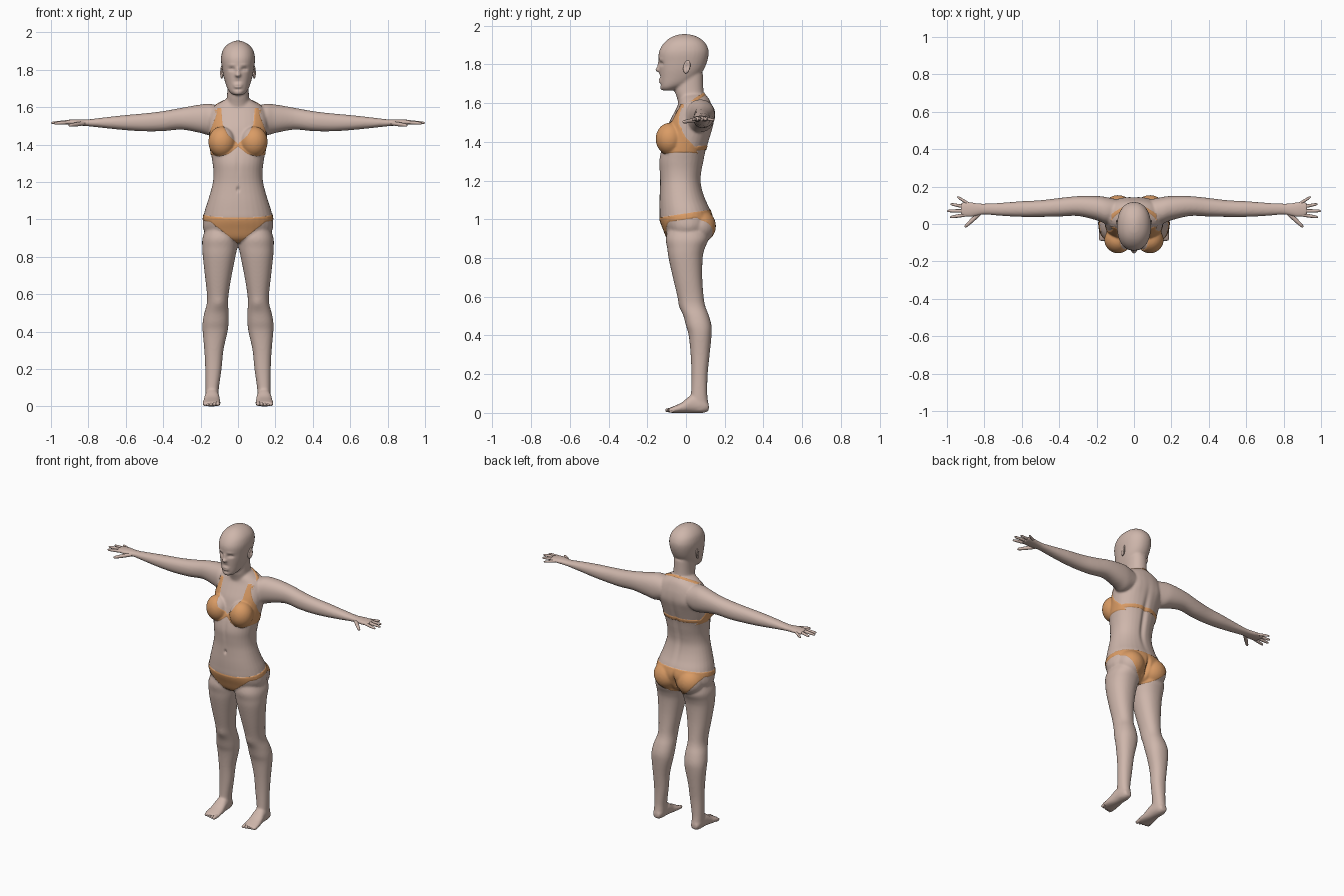
import bpy, bmesh, math
from mathutils import Vector

if "Cube" in bpy.data.objects:
    bpy.data.objects.remove(bpy.data.objects["Cube"])


def material(name, rgb):
    m = bpy.data.materials.new(name)
    m.diffuse_color = (*rgb, 1)
    m.use_nodes = True
    m.node_tree.nodes["Principled BSDF"].inputs["Base Color"].default_value = m.diffuse_color
    return m


SKIN = material("skin", (0.62, 0.47, 0.41))
FABRIC = material("orange_fabric", (0.70, 0.33, 0.13))


def lerp(table, v):
    if v <= table[0][0]:
        return table[0][1]
    for (a, fa), (b, fb) in zip(table, table[1:]):
        if v <= b:
            return fa + (fb - fa) * (v - a) / (b - a)
    return table[-1][1]


def refine(rows, steps=4):
    """Catmull-Rom smoothing of a table of cross-sections."""
    out = []
    for i in range(len(rows) - 1):
        p = [rows[max(0, min(len(rows) - 1, i + k))] for k in (-1, 0, 1, 2)]
        for s in range(steps):
            t = s / steps
            out.append([b + 0.5 * t * (c - a + t * (2*a - 5*b + 4*c - d + t * (3*(b - c) + d - a)))
                        for a, b, c, d in zip(*p)])
    return out + [list(rows[-1])]


def loft(bm, rows, place, n=32, power=2.2):
    """Rounded rings (t, a0, a1, b0, b1), bridged and capped."""
    rings = []
    for t, a0, a1, b0, b1 in refine(rows):
        ring = []
        for i in range(n):
            w = 2 * math.pi * i / n
            c, s = math.cos(w), math.sin(w)
            u = math.copysign(abs(c) ** (2 / power), c)
            v = math.copysign(abs(s) ** (2 / power), s)
            ring.append(bm.verts.new(place(t, (a0 + a1 + (a1 - a0) * u) / 2,
                                           (b0 + b1 + (b1 - b0) * v) / 2)))
        rings.append(ring)
    for r, q in zip(rings, rings[1:]):
        for i in range(n):
            bm.faces.new((r[i], r[(i + 1) % n], q[(i + 1) % n], q[i]))
    bm.faces.new(rings[0])
    bm.faces.new(rings[-1])


def blob(bm, centre, radii):
    new = bmesh.ops.create_uvsphere(bm, u_segments=24, v_segments=16, radius=1)["verts"]
    for v in new:
        v.co = Vector([c + r * k for c, r, k in zip(centre, radii, v.co)])


# Cross-sections: torso and head (z, half width, y front, y back)
TORSO = [(.875, .05, -.06, .06), (.90, .15, -.095, .095), (.95, .186, -.117, .125),
         (1.0, .187, -.135, .138), (1.05, .177, -.137, .125), (1.1, .161, -.137, .102),
         (1.15, .146, -.135, .085), (1.2, .134, -.134, .077), (1.25, .131, -.137, .082),
         (1.3, .136, -.139, .092), (1.35, .144, -.13, .102), (1.4, .15, -.115, .117),
         (1.45, .155, -.102, .132), (1.5, .16, -.087, .144), (1.55, .157, -.062, .142),
         (1.59, .143, -.042, .132), (1.62, .105, -.035, .12), (1.645, .06, -.03, .10)]
HEAD = [(1.665, .026, -.12, -.065), (1.68, .044, -.13, -.03), (1.70, .057, -.133, .02),
        (1.73, .068, -.135, .06), (1.77, .079, -.138, .09), (1.81, .086, -.14, .108),
        (1.85, .091, -.142, .117), (1.88, .089, -.134, .115), (1.91, .079, -.114, .10),
        (1.935, .057, -.085, .072), (1.951, .028, -.05, .035), (1.956, .008, -.02, .005)]
NECK = [(1.56, .075, -.03, .10), (1.62, .064, -.045, .095), (1.67, .058, -.058, .09),
        (1.75, .056, -.05, .088)]
# Legs (z, x in, x out, y front, y back)
LEG = [(.96, .01, .17, -.09, .11), (.9, 0, .19, -.104, .117), (.85, .004, .191, -.097, .097),
       (.8, .014, .188, -.09, .086), (.7, .034, .177, -.068, .084), (.6, .05, .166, -.044, .091),
       (.55, .053, .167, -.032, .1), (.5, .05, .18, -.013, .119), (.45, .05, .189, 0, .132),
       (.4, .056, .189, .014, .132), (.3, .078, .18, .024, .122), (.2, .088, .175, .028, .112),
       (.1, .102, .174, .026, .11), (.05, .104, .173, .02, .115), (.012, .112, .168, .03, .112)]
# Feet (y, x in, x out, z low, z high)
FOOT = [(.118, .118, .16, .012, .045), (.09, .106, .172, 0, .08), (.03, .1, .178, 0, .092),
        (-.02, .095, .186, 0, .055), (-.06, .092, .191, 0, .036), (-.09, .097, .188, .001, .024)]
# Arms (x, y front, y back, z low, z high)
ARM = [(.06, .02, .12, 1.49, 1.59), (.14, .0, .142, 1.45, 1.617), (.2, .02, .15, 1.462, 1.614),
       (.3, .043, .149, 1.48, 1.597), (.4, .04, .139, 1.472, 1.579), (.5, .038, .127, 1.471, 1.567),
       (.6, .038, .122, 1.477, 1.558), (.7, .043, .114, 1.487, 1.547), (.8, .05, .109, 1.498, 1.535),
       (.84, .043, .112, 1.501, 1.535), (.88, .036, .117, 1.504, 1.535), (.925, .042, .115, 1.508, 1.531)]

# Rough volumes of the body
bm = bmesh.new()
for table in (TORSO, HEAD, NECK):
    loft(bm, [(z, -w, w, a, b) for z, w, a, b in table], lambda t, a, b: (a, b, t))
blob(bm, (0, -.142, 1.772), (.016, .018, .012))     # nose tip
blob(bm, (0, -.136, 1.792), (.009, .014, .03))      # nose bridge
blob(bm, (0, -.130, 1.715), (.026, .013, .013))     # lips
blob(bm, (0, -.118, 1.682), (.026, .016, .018))     # chin
for s in (-1, 1):
    loft(bm, LEG, lambda t, a, b: (s * a, b, t))
    loft(bm, FOOT, lambda t, a, b: (s * a, t, b))
    loft(bm, ARM, lambda t, a, b: (s * t, a, b))
    blob(bm, (s * .085, -.085, 1.415), (.071, .069, .08))   # bust
    blob(bm, (s * .085, .068, .965), (.085, .084, .085))    # buttocks
bmesh.ops.recalc_face_normals(bm, faces=bm.faces)
mesh = bpy.data.meshes.new("body")
bm.to_mesh(mesh)
bm.free()
body = bpy.data.objects.new("body", mesh)
bpy.context.collection.objects.link(body)

# Fuse the volumes into one smooth skin
fuse = body.modifiers.new("fuse", "REMESH")
fuse.mode, fuse.voxel_size = "VOXEL", .006
soft = body.modifiers.new("soften", "SMOOTH")
soft.factor, soft.iterations = .5, 9
fused = bpy.data.meshes.new_from_object(body.evaluated_get(bpy.context.evaluated_depsgraph_get()))
body.modifiers.clear()
body.data = fused
bm = bmesh.new()
bm.from_mesh(fused)

# Soft dents and bumps: (x, z, x size, z size, depth in y, side)
DENTS = [(.034, 1.803, .015, .009, .014, -1), (.034, 1.801, .008, .005, -.006, -1),
         (.034, 1.826, .02, .006, -.003, -1), (0, 1.715, .02, .0025, .006, -1),
         (0, 1.738, .02, .006, .003, -1), (0, 1.695, .02, .005, .004, -1),
         (0, 1.16, .007, .012, .012, -1), (0, 1.3, .012, .07, .004, -1),
         (0, 1.3, .016, .16, -.012, 1), (0, .955, .011, .05, -.022, 1),
         (.085, 1.5, .035, .05, .004, 1), (.1, .55, .025, .03, -.004, -1)]
for v in bm.verts:
    x, y, z = abs(v.co.x), v.co.y, v.co.z
    if x < .2:
        for cx, cz, rx, rz, d, side in DENTS:
            if v.normal.y * side > 0:
                e = ((x - cx) / rx) ** 2 + ((z - cz) / rz) ** 2
                v.co.y += d * math.exp(-e) * min(1, 2 * abs(v.normal.y))

# Swimwear outline, positive inside the fabric
INNER = [(1.39, -.02), (1.405, 0), (1.45, .053), (1.51, .083), (1.6, .09)]
OUTER = [(1.4, .18), (1.45, .157), (1.5, .137), (1.55, .118), (1.6, .108)]
REAR = [(1.34, .06), (1.38, .04), (1.42, 0), (1.46, -.022), (1.6, .01)]
UNDER = [(0, 1.39), (.05, 1.35), (.1, 1.338), (.16, 1.348)]


def fabric(co):
    x, y, z = abs(co.x), co.y, co.z
    if x > .21 or not .8 < z < 1.68:
        return -1
    waist = 1.03 + .15 * y
    f = max(0, min(1, (y + .02) / .06))
    low = (1 - f) * (.87 + .8 * x) + f * (.87 + .15 * (x / .18) ** 2)
    briefs = min(waist - z, z - min(low, waist - .03))
    cup = min(x - lerp(INNER, z), lerp(OUTER, z) - x, lerp(REAR, z) - y,
              z - lerp(UNDER, x), 1.595 - z)
    neck_strap = min(.009 - abs(z - 1.585 - .66 * y), y + .02, .12 - x)
    back_band = min(.011 - abs(z - 1.36 - .1 * y), y)
    return max(briefs, cup, neck_strap, back_band)


# Cut the outline into the surface, then colour and raise the fabric
value = {v: fabric(v.co) for v in bm.verts}
seam = []
for e in list(bm.edges):
    a, b = e.verts
    fa, fb = value[a], value[b]
    if fa * fb < 0:
        seam.append(bmesh.utils.edge_split(e, a, max(.06, min(.94, fa / (fa - fb))))[1])
bmesh.ops.connect_verts(bm, verts=seam)
bm.normal_update()
raised = set()
for face in bm.faces:
    face.smooth = True
    if fabric(face.calc_center_median()) > 0:
        face.material_index = 1
        raised.update(face.verts)
for v in raised - set(seam):
    v.co += v.normal * .003
bm.to_mesh(fused)
bm.free()
for m in (SKIN, FABRIC):
    fused.materials.append(m)


def digit(name, points, radius):
    """Tapered round finger or toe along a few points."""
    cu = bpy.data.curves.new(name, "CURVE")
    cu.dimensions, cu.bevel_depth, cu.bevel_resolution = "3D", radius, 3
    cu.use_fill_caps = True
    cu.materials.append(SKIN)
    sp = cu.splines.new("POLY")
    p0, p1 = Vector(points[0]), Vector(points[1])
    steps = [(0, 1), (.45, .98), (.75, .85), (.92, .68), (.98, .4), (1, .1)]
    sp.points.add(len(steps) - 1)
    for p, (t, r) in zip(sp.points, steps):
        p.co = (*p0.lerp(p1, t), 1)
        p.radius = r
    sp.use_smooth = True
    bpy.context.collection.objects.link(bpy.data.objects.new(name, cu))


FINGERS = {"index_finger": ((.895, .05, 1.52), (.985, .036, 1.513), .0095),
           "middle_finger": ((.895, .07, 1.522), (1.0, .07, 1.516), .0095),
           "ring_finger": ((.895, .09, 1.521), (.982, .107, 1.515), .009),
           "little_finger": ((.88, .105, 1.519), (.945, .146, 1.512), .008),
           "thumb": ((.825, .058, 1.514), (.905, -.017, 1.502), .0115)}
for s, side in ((-1, "right"), (1, "left")):
    for name, (a, b, r) in FINGERS.items():
        digit(f"{side}_{name}", [(s * p[0], p[1], p[2]) for p in (a, b)], r)
    for i in range(5):
        x, r = .108 + .0178 * i, .0125 - .0012 * i
        digit(f"{side}_toe_{i + 1}", [(s * x, -.06, r + .004), (s * x, -.107 + .005 * i, r)], r)
    # Ear: flattened ellipsoid with a sunken bowl
    bm = bmesh.new()
    blob(bm, (0, 0, 0), (.009, .018, .034))
    for v in bm.verts:
        if v.co.x * s > 0:
            v.co.x -= s * .010 * math.exp(-(v.co.y / .009) ** 2 - ((v.co.z - .004) / .017) ** 2)
        v.co = Vector((v.co.x + s * (.087 + .25 * v.co.y), v.co.y + .004 + .15 * v.co.z, v.co.z + 1.787))
    for f in bm.faces:
        f.smooth = True
    me = bpy.data.meshes.new(f"{side}_ear")
    bm.to_mesh(me)
    bm.free()
    me.materials.append(SKIN)
    bpy.context.collection.objects.link(bpy.data.objects.new(f"{side}_ear", me))
